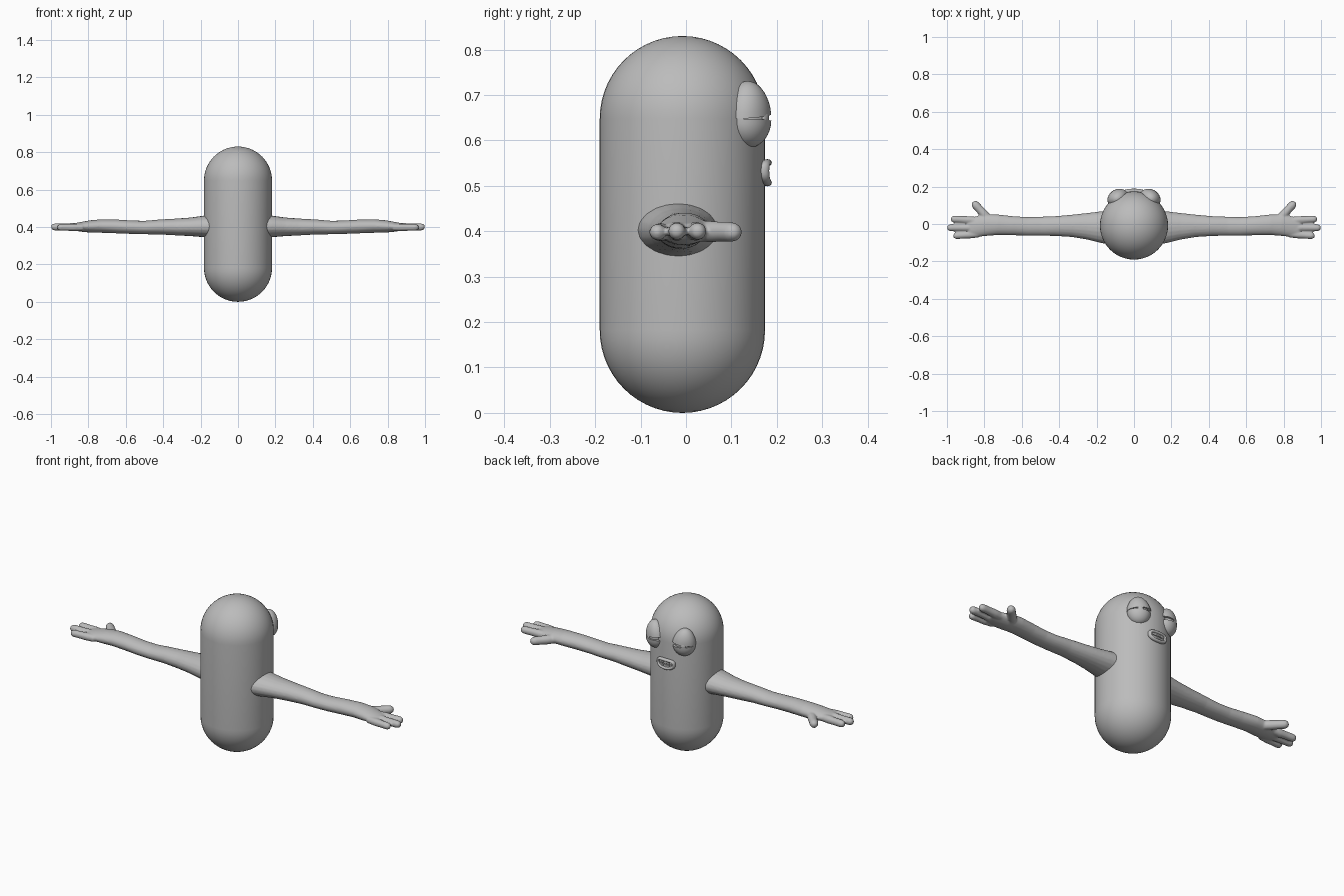
import bpy, bmesh, math
from mathutils import Matrix, Vector

cube = bpy.data.objects.get("Cube")
if cube:
    bpy.data.objects.remove(cube, do_unlink=True)

grey = bpy.data.materials.new("plain grey")
grey.use_nodes = True
GREY = (0.5, 0.5, 0.5, 1)
grey.diffuse_color = GREY
grey.node_tree.nodes["Principled BSDF"].inputs["Base Color"].default_value = GREY

AXIS_Y, RADIUS, TOP = -0.008, 0.182, 0.83


def finish(bm, name, mirror=False, angle=40):
    bmesh.ops.recalc_face_normals(bm, faces=bm.faces[:])
    mesh = bpy.data.meshes.new(name)
    bm.to_mesh(mesh)
    bm.free()
    mesh.materials.append(grey)
    obj = bpy.data.objects.new(name, mesh)
    bpy.context.collection.objects.link(obj)
    bpy.ops.object.select_all(action='DESELECT')
    obj.select_set(True)
    bpy.context.view_layer.objects.active = obj
    bpy.ops.object.shade_smooth_by_angle(angle=math.radians(angle))
    if mirror:
        obj.modifiers.new("Mirror", 'MIRROR').use_mirror_merge = False
    return obj


def skin_rings(bm, rings, closed=False):
    loops = [[bm.verts.new(p) for p in ring] for ring in rings]
    pairs = list(zip(loops, loops[1:])) + ([(loops[-1], loops[0])] if closed else [])
    for a, b in pairs:
        for i in range(len(a)):
            j = (i + 1) % len(a)
            bm.faces.new((a[i], a[j], b[j], b[i]))
    if not closed:
        bm.faces.new(loops[0])
        bm.faces.new(loops[-1])


def limb(bm, stations, sides=20):
    """Tube through (x, y, z, half width, half height), square to its path."""
    rings = []
    for i, (x, y, z, w, h) in enumerate(stations):
        a, b = stations[max(i - 1, 0)], stations[min(i + 1, len(stations) - 1)]
        along = Vector((b[0] - a[0], b[1] - a[1], 0)).normalized()
        side = Vector((-along.y, along.x, 0))
        rings.append([Vector((x, y, z)) + side * w * math.cos(t) + Vector((0, 0, h * math.sin(t)))
                      for t in (2 * math.pi * k / sides for k in range(sides))])
    skin_rings(bm, rings)


def finger(bm, start, end, r):
    """Round-tipped finger."""
    a, b = Vector(start), Vector(end)
    length = (b - a).length
    spots = [(0, .9), (.35, 1), (.6, .92)]
    spots += [(1 - r / length * (1 - math.sin(t)), .92 * math.cos(t)) for t in (0, .5, .9, 1.25, 1.5)]
    limb(bm, [(*a.lerp(b, f), r * s, r * s) for f, s in spots], 14)


# Capsule body
bm = bmesh.new()
profile = [(RADIUS * math.sin(t), RADIUS * (1 - math.cos(t)))
           for t in (math.pi / 2 * max(k, .05) / 14 for k in range(15))]
profile += [(r, TOP - z) for r, z in reversed(profile)]
skin_rings(bm, [[(r * math.cos(a), AXIS_Y + r * math.sin(a), z)
                 for a in (2 * math.pi * k / 48 for k in range(48))] for r, z in profile])
finish(bm, "body")

# Arms with palm, three fingers and thumb, fused into one skin
bm = bmesh.new()
limb(bm, [(.13, -.018, .403, .092, .062), (.18, -.016, .403, .084, .058), (.25, -.012, .401, .071, .050),
          (.33, -.010, .400, .060, .045), (.42, -.011, .400, .053, .040), (.50, -.012, .397, .051, .036),
          (.57, -.013, .399, .050, .036), (.65, -.009, .403, .051, .037), (.73, -.004, .405, .055, .036),
          (.79, -.006, .403, .058, .033), (.84, -.014, .401, .055, .026), (.885, -.020, .400, .050, .018)])
finger(bm, (.83, .018, .400), (.98, .027, .400), .021)
finger(bm, (.83, -.020, .400), (1.0, -.020, .400), .021)
finger(bm, (.83, -.054, .398), (.967, -.064, .398), .020)
finger(bm, (.77, .018, .400), (.862, .118, .398), .024)
arms = finish(bm, "arms")
fuse = arms.modifiers.new("Fuse", 'REMESH')
fuse.mode, fuse.voxel_size, fuse.use_smooth_shade = 'VOXEL', .005, True
soften = arms.modifiers.new("Soften", 'SMOOTH')
soften.factor, soften.iterations = .5, 4
arms.modifiers.new("Mirror", 'MIRROR').use_mirror_merge = False

# Eyes, turned outward on the curve of the body
EYE = Matrix.Translation((.086, .138, .648)) @ Matrix.Rotation(math.radians(-28), 4, 'Z')


def eye_part(name, size, offset=(0, 0, 0), keep=0, tilt=0, taper=0):
    bm = bmesh.new()
    bmesh.ops.create_uvsphere(bm, u_segments=28, v_segments=18, radius=1)
    if keep:
        cut = bmesh.ops.bisect_plane(bm, geom=bm.verts[:] + bm.edges[:] + bm.faces[:],
                                     plane_co=(0, 0, 0), plane_no=(0, 0, -keep), clear_outer=True)
        bmesh.ops.edgeloop_fill(bm, edges=[e for e in cut['geom_cut'] if isinstance(e, bmesh.types.BMEdge)])
    for v in bm.verts:
        shrink = 1 - taper * max(v.co.z, 0)
        v.co.x *= shrink
    bm.transform(EYE @ Matrix.Translation(offset) @ Matrix.Rotation(math.radians(tilt), 4, 'Y')
                 @ Matrix.Diagonal((*size, 1)))
    finish(bm, name, mirror=True)


eye_part("eyeballs", (.045, .042, .045))
eye_part("pupils", (.013, .006, .013), (0, .042, .002))
eye_part("upper_lids", (.059, .047, .077), (0, 0, .006), keep=1, tilt=6, taper=.12)
eye_part("lower_lids", (.057, .048, .061), (0, 0, -.003), keep=-1, tilt=-3)


# Mouth: bent lips around two rows of teeth
def on_body(x, z, lift):
    return Vector((x, AXIS_Y + math.sqrt((RADIUS + lift) ** 2 - x * x), z))


bm = bmesh.new()
rings = []
for k in range(40):
    t = 2 * math.pi * k / 40
    c, s = math.cos(t), math.sin(t)
    x = .047 * math.copysign(abs(c) ** .8, c)
    z = .529 + .022 * math.copysign(abs(s) ** .7, s) + 2 * x * x
    out = Vector((c * .6, 0, s)).normalized()
    rings.append([on_body(x + out.x * .008 * math.cos(u), z + out.z * .008 * math.cos(u),
                          .005 + .010 * math.sin(u)) for u in (2 * math.pi * j / 12 for j in range(12))])
skin_rings(bm, rings, closed=True)
finish(bm, "lips")

bm = bmesh.new()
for row in (-1, 1):
    for col in range(-2, 3):
        x = col * .015
        place = Matrix.Translation(on_body(x, .529 + row * .009 + 2 * x * x, .001))
        turn = Matrix.Rotation(-math.asin(x / RADIUS), 4, 'Z')
        bmesh.ops.create_cube(bm, size=1, matrix=place @ turn @ Matrix.Diagonal((.0135, .014, .016, 1)))
bmesh.ops.bevel(bm, geom=bm.edges[:], offset=.002, segments=2, affect='EDGES')
finish(bm, "teeth")
